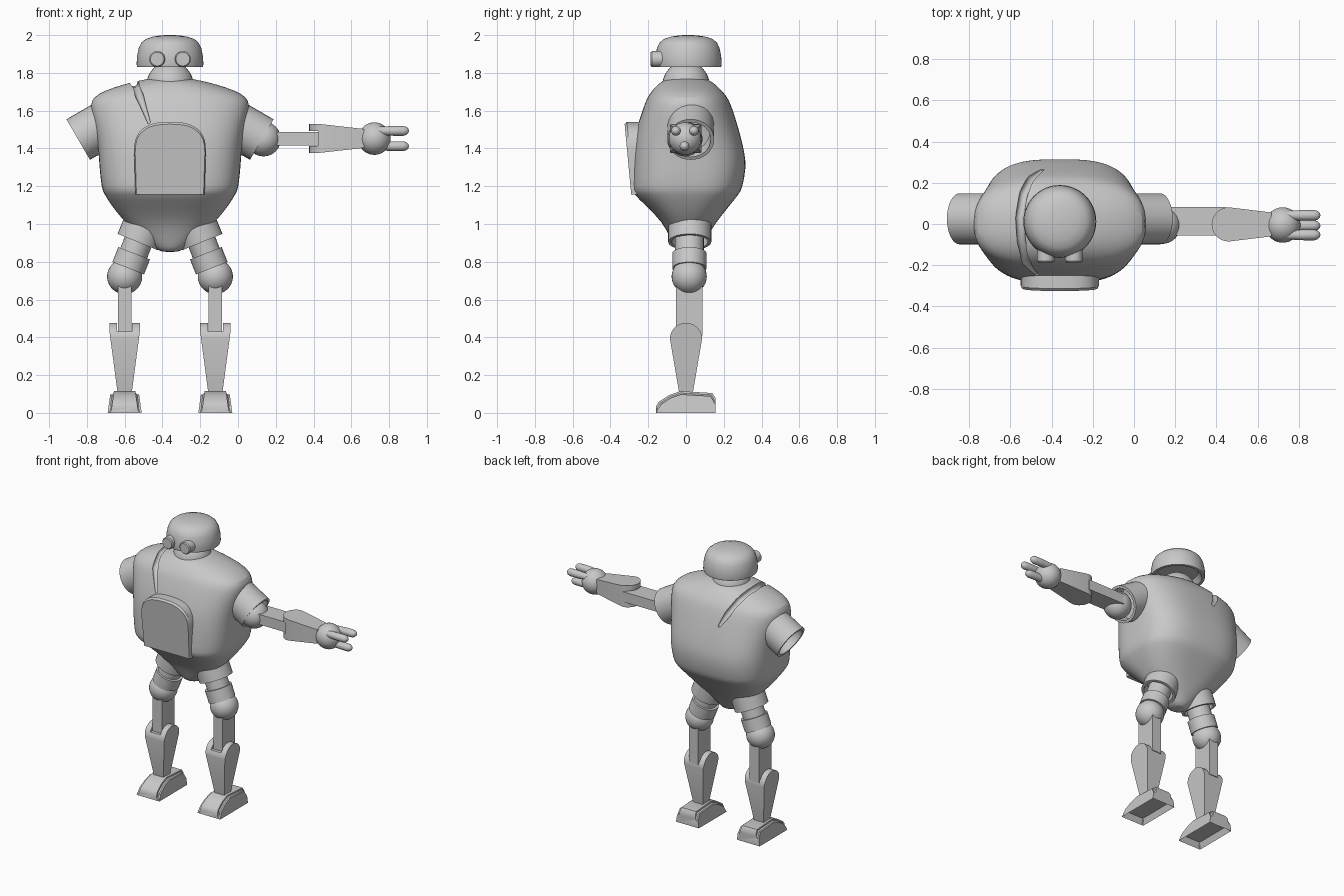
import bpy, bmesh, math
from mathutils import Vector, Matrix

if "Cube" in bpy.data.objects:
    bpy.data.objects.remove(bpy.data.objects["Cube"])

grey = bpy.data.materials.new("light_grey")
grey.diffuse_color = (0.58, 0.58, 0.58, 1)
grey.use_nodes = True
grey.node_tree.nodes["Principled BSDF"].inputs["Base Color"].default_value = grey.diffuse_color
CX = -0.36  # centre line of the body


def finish(bm, name, matrix=Matrix(), angle=38):
    bmesh.ops.recalc_face_normals(bm, faces=bm.faces)
    me = bpy.data.meshes.new(name)
    bm.to_mesh(me)
    bm.free()
    me.transform(matrix)
    ob = bpy.data.objects.new(name, me)
    bpy.context.collection.objects.link(ob)
    me.materials.append(grey)
    shade(ob, angle)
    return ob


def select(ob):
    bpy.ops.object.select_all(action='DESELECT')
    ob.select_set(True)
    bpy.context.view_layer.objects.active = ob


def shade(ob, angle=38):
    select(ob)
    bpy.ops.object.shade_smooth_by_angle(angle=math.radians(angle))


def cut(ob, cutter):
    m = ob.modifiers.new("cut", 'BOOLEAN')
    m.operation, m.object, m.solver = 'DIFFERENCE', cutter, 'EXACT'
    select(ob)
    bpy.ops.object.modifier_apply(modifier="cut")
    bpy.data.objects.remove(cutter)
    shade(ob)


def loft(rings):
    """Closed skin through rings of equal point count, capped at both ends."""
    bm = bmesh.new()
    vs = [[bm.verts.new(p) for p in r] for r in rings]
    n = len(vs[0])
    for a, b in zip(vs, vs[1:]):
        for i in range(n):
            j = (i + 1) % n
            bm.faces.new((a[i], a[j], b[j], b[i]))
    bm.faces.new(vs[0])
    bm.faces.new(vs[-1])
    return bm


def lathe(name, profile, origin=(0, 0, 0), axis=(0, 0, 1), segs=32):
    """Turned part: profile of (radius, height) along an axis."""
    ts = [2 * math.pi * i / segs for i in range(segs)]
    bm = loft([[(max(r, .001) * math.cos(t), max(r, .001) * math.sin(t), h) for t in ts]
               for r, h in profile])
    rot = Vector(axis).to_track_quat('Z', 'Y').to_matrix().to_4x4()
    return finish(bm, name, Matrix.Translation(origin) @ rot)


def rod(name, p0, p1, r, hollow=0):
    d = Vector(p1) - Vector(p0)
    L = d.length
    prof = [(r, 0), (r, L)]
    if hollow:
        prof += [(r - .018, L), (r - .018, L - hollow)]
    return lathe(name, prof, p0, d)


def ball(name, c, r):
    bm = bmesh.new()
    bmesh.ops.create_uvsphere(bm, u_segments=32, v_segments=20, radius=r)
    return finish(bm, name, Matrix.Translation(c))


def box(name, lo, hi):
    bm = bmesh.new()
    bmesh.ops.create_cube(bm, size=1)
    lo, hi = Vector(lo), Vector(hi)
    return finish(bm, name, Matrix.Translation((lo + hi) / 2) @ Matrix.Diagonal((*(hi - lo), 1)))


def forked_limb(name, matrix, L, R, y1, w0, w1):
    """Round-topped tapering limb with a slot for the bar; top at z=0, runs to -L."""
    outline = [(R * math.cos(math.pi * i / 14), -R + R * math.sin(math.pi * i / 14))
               for i in range(15)] + [(-y1, -L), (y1, -L)]
    rings = [[(s * (w0 + (w1 - w0) * max(0, -z - .05) / (L - .05)), y, z) for y, z in outline]
             for s in (-1, 1)]
    ob = finish(loft(rings), name)
    cut(ob, box("slot_cutter", (-.04, -.2, -.047), (.04, .2, .1)))
    ob.data.transform(matrix)
    return ob


# torso: rings of (z, half width, front y, back y, squareness)
RINGS = [(.85, .045, -.04, .06, 2), (.875, .085, -.06, .075, 2), (.93, .15, -.085, .11, 2.2),
         (1.01, .24, -.125, .16, 2.5), (1.09, .305, -.205, .225, 2.8), (1.165, .352, -.285, .285, 3),
         (1.19, .362, -.29, .298, 3), (1.30, .374, -.285, .32, 3), (1.38, .378, -.28, .31, 3),
         (1.47, .392, -.27, .288, 2.8), (1.56, .412, -.245, .262, 2.6), (1.63, .422, -.22, .238, 2.5),
         (1.67, .408, -.205, .22, 2.4), (1.705, .35, -.18, .19, 2.3), (1.74, .245, -.15, .155, 2.1),
         (1.765, .14, -.11, .12, 2), (1.775, .07, -.06, .07, 2)]


def oval(z, hx, yf, yb, n, segs=56):
    pts = []
    for i in range(segs):
        t = 2 * math.pi * i / segs
        c, s = math.cos(t), math.sin(t)
        x = math.copysign(abs(c) ** (2 / n), c) * hx
        y = abs(s) ** (2 / n) * (yb if s > 0 else yf)
        pts.append((CX + x, y, z))
    return pts


torso = finish(loft([oval(*r) for r in RINGS]), "torso")
sub = torso.modifiers.new("smooth", 'SUBSURF')
sub.levels = 1
select(torso)
bpy.ops.object.modifier_apply(modifier="smooth")

# curved groove beside one shoulder, following the torso surface
path = [(-.445, .29, 1.55), (-.49, .23, 1.63), (-.53, .14, 1.70), (-.55, .03, 1.735),
        (-.54, -.07, 1.715), (-.515, -.15, 1.65), (-.47, -.25, 1.535)]
path = [torso.closest_point_on_mesh(Vector(p))[1] for p in path]
side = Vector((.9, 0, .42)).normalized()
rings = []
for i, p in enumerate(path):
    t = (path[min(i + 1, 6)] - path[max(i - 1, 0)]).normalized()
    u = (side - t * side.dot(t)).normalized()
    v = t.cross(u)
    r = .008 if i in (0, 6) else .022
    rings.append([p + r * (u * math.cos(a * math.pi / 6) + v * math.sin(a * math.pi / 6))
                  for a in range(12)])
cut(torso, finish(loft(rings), "groove_cutter"))

# arched chest plate, leaning forward at the top
arch = [(-.183, 1.155), (.183, 1.155)]
for i in range(25):
    t = math.pi * i / 24
    c, s = math.cos(t), math.sin(t)
    arch.append((.19 * math.copysign(abs(c) ** .75, c), 1.38 + .16 * abs(s) ** .75))
plate = [[(CX + x * k, y - .035 * (z - 1.155) / .385 * f, 1.155 + (z - 1.155) * k) for x, z in arch]
         for k, y, f in ((1, -.2, 0), (1, -.278, 1), (.97, -.29, 1))]
finish(loft(plate), "chest_plate", angle=30)

# head with hollow underside, neck and eyes
lathe("head", [(0, 1.87), (.13, 1.87), (.155, 1.832), (.174, 1.832), (.177, 1.845), (.174, 1.89),
               (.166, 1.93), (.152, 1.96), (.128, 1.98), (.09, 1.992), (.045, 1.999), (0, 2.0)],
      (CX, .012, 0), segs=48)
ball("neck", (CX, 0, 1.735), .125)
for s, n in ((-1, "right"), (1, "left")):
    lathe(n + "_eye", [(.042, 0), (.042, .10), (.036, .107), (0, .107)],
          (CX + s * .068, -.08, 1.873), (0, -1, 0))

# shoulder sleeves and legs, mirrored about the body centre
for s, n in ((-1, "right"), (1, "left")):
    def P(x, y, z):
        return (CX + s * x, y, z)

    rod(n + "_shoulder_sleeve", P(.30, .025, 1.555), P(.486, .025, 1.447), .124, .12)
    rod(n + "_hip_socket", P(.105, .02, 1.07), P(.172, .02, .905), .114, .07)
    rod(n + "_hip_neck", P(.14, .018, .98), P(.225, .018, .76), .076)
    rod(n + "_thigh_collar", P(.19, .018, .845), P(.221, .018, .766), .09)
    ball(n + "_knee", P(.24, .017, .722), .093)
    kx = CX + s * .24
    box(n + "_thigh_bar", (kx - .036, -.053, .41), (kx + .036, .088, .70))
    forked_limb(n + "_shin", Matrix.Translation((kx, 0, .477)), .39, .085, .033, .08, .035)

    # foot: side profile widened sideways, rounded on top, hollow below
    prof = [(-.158, 0), (.155, 0), (.155, .08), (.14, .105), (-.03, .115), (-.09, .094),
            (-.145, .058), (-.158, .035)]
    bm = loft([[(e * (.09 - .016 * z / .115), y, z) for y, z in prof] for e in (-1, 1)])
    bmesh.ops.recalc_face_normals(bm, faces=bm.faces)
    tops = [e for e in bm.edges if any(v.co.z > .02 for v in e.verts)
            and all(abs(f.normal.z) < 2 for f in e.link_faces)
            and e.verts[0].co.x * e.verts[1].co.x > 0]
    tops = [e for e in tops if min(v.co.z for v in e.verts) > .02]
    bmesh.ops.bevel(bm, geom=tops, offset=.02, segments=3, affect='EDGES', clamp_overlap=True)
    bm.normal_update()
    sole = [f for f in bm.faces if f.normal.z < -.95]
    bmesh.ops.inset_region(bm, faces=sole, thickness=.025, depth=0)
    for v in {v for f in sole for v in f.verts}:
        v.co.z += .04
    finish(bm, n + "_foot", Matrix.Translation((kx, 0, 0)))

# single outstretched arm
ball("elbow", (.135, -.005, 1.45), .092)
box("upper_arm_bar", (.15, -.055, 1.415), (.445, .083, 1.487))
turn = Matrix.Rotation(-math.pi / 2, 4, 'Y')
forked_limb("forearm", Matrix.Translation((.377, -.002, 1.453)) @ turn, .29, .083, .058, .077, .05)
ball("hand", (.722, -.005, 1.452), .086)
for i, (y, z) in enumerate(((-.053, 1.493), (.042, 1.493), (-.008, 1.412))):
    lathe("finger_%d" % (i + 1), [(.022, 0), (.026, .08), (.026, .13), (.021, .147), (.011, .157),
                                  (0, .16)], (.745, y, z), (1, 0, 0), 16)
